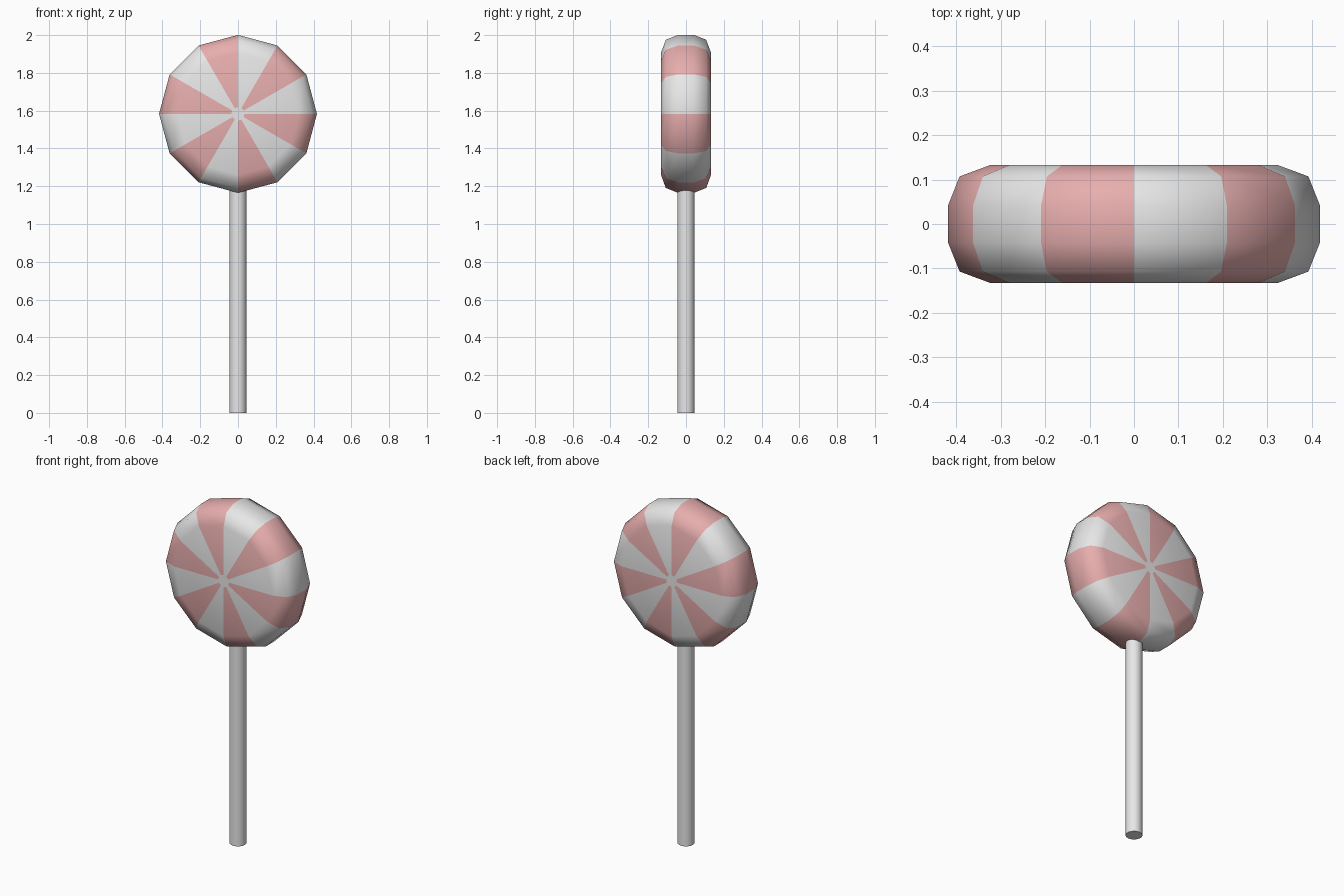
import bpy, bmesh, math

if "Cube" in bpy.data.objects:
    bpy.data.objects.remove(bpy.data.objects["Cube"])

def material(name, rgb):
    m = bpy.data.materials.new(name)
    m.diffuse_color = (*rgb, 1)
    m.use_nodes = True
    m.node_tree.nodes["Principled BSDF"].inputs["Base Color"].default_value = m.diffuse_color
    return m

white = material("white", (0.8, 0.8, 0.8))
pink = material("pink", (0.8, 0.42, 0.42))

SIDES = 12
CENTRE_Z = 1.583

def finish(bm, name, mats):
    bmesh.ops.recalc_face_normals(bm, faces=bm.faces[:])
    mesh = bpy.data.meshes.new(name)
    bm.to_mesh(mesh)
    bm.free()
    for m in mats:
        mesh.materials.append(m)
    ob = bpy.data.objects.new(name, mesh)
    bpy.context.collection.objects.link(ob)
    bpy.ops.object.select_all(action='DESELECT')
    ob.select_set(True)
    bpy.context.view_layer.objects.active = ob
    return ob

# Candy disc: (radius, y) profile swept around the y axis, in twelve sectors
half = [(0.035, -0.133), (0.322, -0.133), (0.392, -0.107), (0.418, -0.042)]
profile = half + [(r, -y) for r, y in reversed(half)]
bm = bmesh.new()
rings = []
for r, y in profile:
    ring = []
    for i in range(SIDES):
        a = 2 * math.pi * i / SIDES
        ring.append(bm.verts.new((r * math.cos(a), y, CENTRE_Z + r * math.sin(a))))
    rings.append(ring)
for lower, upper in zip(rings, rings[1:]):
    for i in range(SIDES):
        j = (i + 1) % SIDES
        f = bm.faces.new((lower[i], lower[j], upper[j], upper[i]))
        f.material_index = i % 2          # alternate white and pink stripes
# white hubs
bm.faces.new(rings[0])
bm.faces.new(rings[-1])
finish(bm, "candy", [white, pink])
bpy.ops.object.shade_smooth()

# Stick
bm = bmesh.new()
bmesh.ops.create_cone(bm, cap_ends=True, segments=16, radius1=0.045, radius2=0.045, depth=1.25)
bmesh.ops.translate(bm, verts=bm.verts[:], vec=(0, 0, 0.625))
finish(bm, "stick", [white])
bpy.ops.object.shade_smooth_by_angle(angle=math.radians(40))
